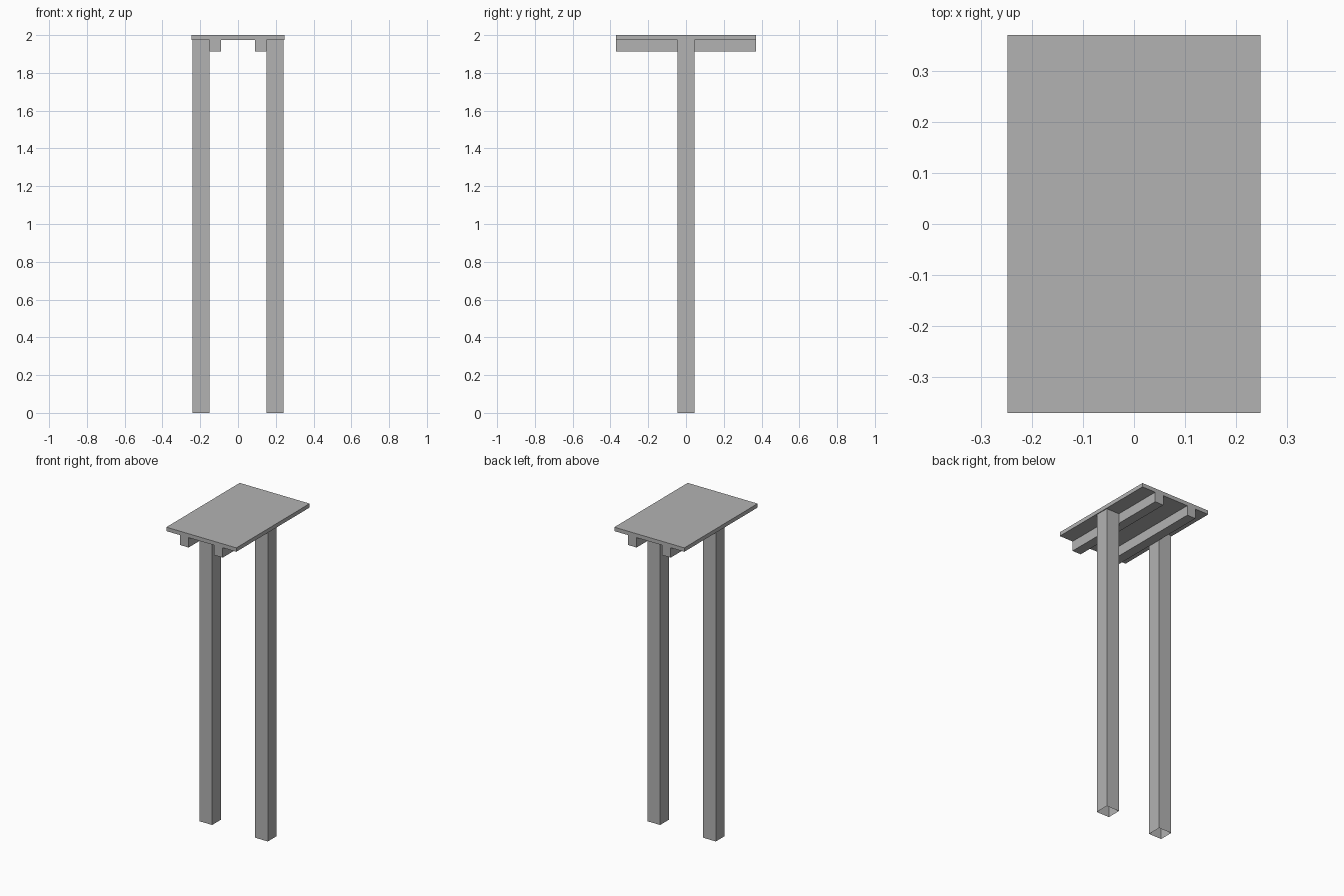
import bpy
import bmesh
from mathutils import Matrix, Vector

cube = bpy.data.objects.get("Cube")
if cube:
    bpy.data.objects.remove(cube, do_unlink=True)

# Single plain grey
GREY = (0.45, 0.45, 0.45, 1)
grey = bpy.data.materials.new("plain grey")
grey.use_nodes = True
grey.diffuse_color = GREY
grey.node_tree.nodes["Principled BSDF"].inputs["Base Color"].default_value = GREY


def box(name, low, high, open_bottom=False):
    low, high = Vector(low), Vector(high)
    bm = bmesh.new()
    place = Matrix.Translation((low + high) / 2) @ Matrix.Diagonal((*(high - low), 1))
    bmesh.ops.create_cube(bm, size=1, matrix=place)
    if open_bottom:
        under = [f for f in bm.faces if f.normal.z < -0.9]
        bmesh.ops.delete(bm, geom=under, context="FACES_ONLY")
    mesh = bpy.data.meshes.new(name)
    bm.to_mesh(mesh)
    bm.free()
    mesh.materials.append(grey)
    obj = bpy.data.objects.new(name, mesh)
    bpy.context.collection.objects.link(obj)
    return obj


PLATE_BOTTOM = 1.975
PLATE_X, PLATE_Y = 0.247, 0.37
POST_IN, POST_OUT, POST_Y = 0.151, 0.242, 0.045
BEAM_IN, BEAM_BOTTOM = 0.09, 1.912

# Flat top board
box("top_board", (-PLATE_X, -PLATE_Y, PLATE_BOTTOM), (PLATE_X, PLATE_Y, 2))

# Hollow-ended posts and the beams against their inner sides
for side, sign in (("left", 1), ("right", -1)):
    def span(a, b):
        return sorted((sign * a, sign * b))

    x0, x1 = span(POST_IN, POST_OUT)
    box(side + "_post", (x0, -POST_Y, 0), (x1, POST_Y, PLATE_BOTTOM), open_bottom=True)
    x0, x1 = span(BEAM_IN, POST_IN)
    box(side + "_beam", (x0, -PLATE_Y, BEAM_BOTTOM), (x1, PLATE_Y, PLATE_BOTTOM))
